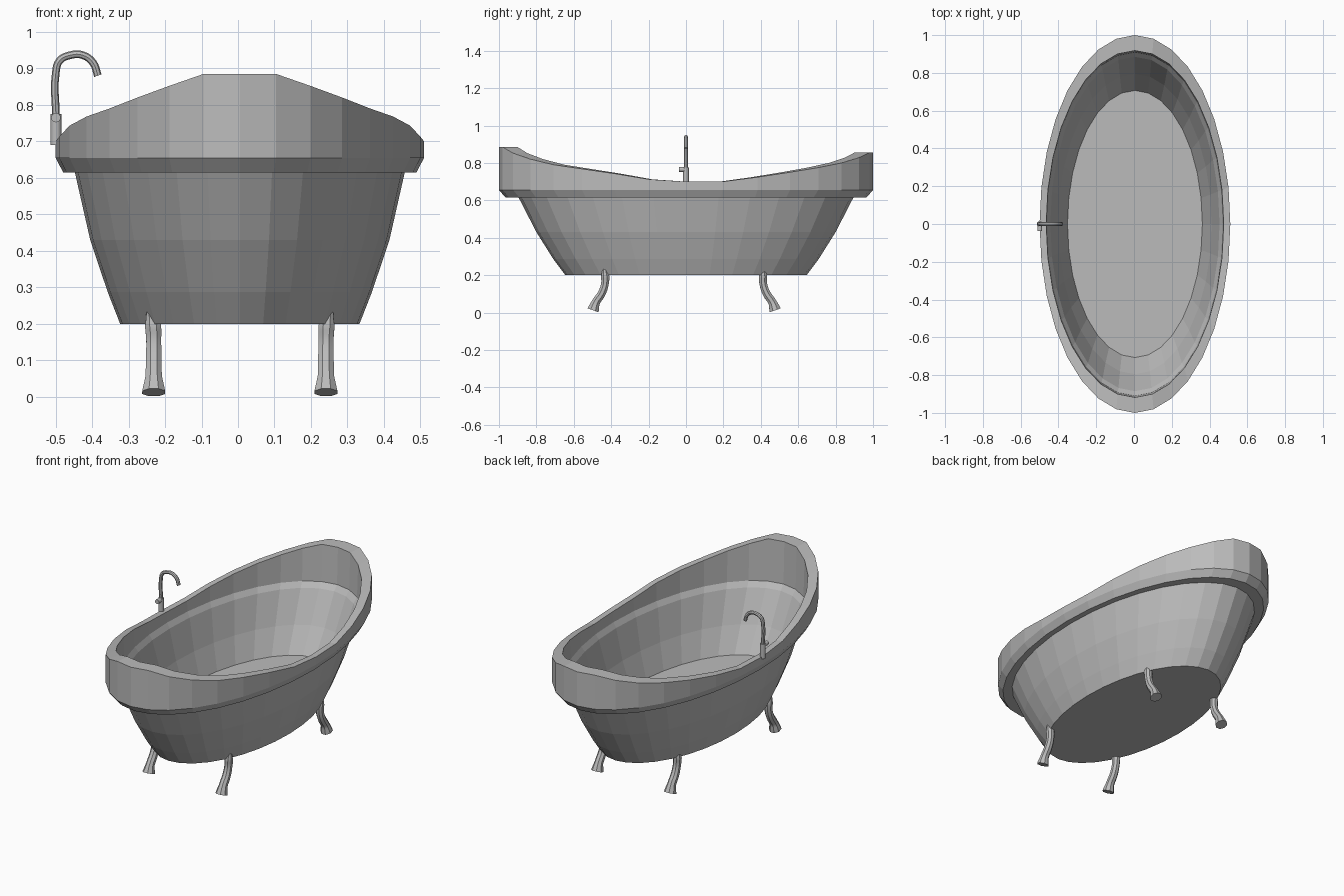
import bpy, bmesh
from math import sin, cos, pi, radians

cube = bpy.data.objects.get("Cube")
if cube:
    bpy.data.objects.remove(cube, do_unlink=True)

SEGMENTS = 32
CX = 0.005  # tub centre, the tap overhangs on the right side

grey = bpy.data.materials.new("enamel grey")
grey.use_nodes = True
grey.diffuse_color = (0.5, 0.5, 0.5, 1)
grey.node_tree.nodes["Principled BSDF"].inputs["Base Color"].default_value = (0.5, 0.5, 0.5, 1)

# Height of the swept rim at each step from the middle of a side to an end
FRONT_RIM = [0.70, 0.712, 0.743, 0.768, 0.79, 0.82, 0.852, 0.885, 0.885]
BACK_RIM = [0.70, 0.70, 0.724, 0.75, 0.775, 0.80, 0.828, 0.855, 0.855]


def rim_height(i):
    step = SEGMENTS // 4 - abs(i % (SEGMENTS // 2) - SEGMENTS // 4)
    return (BACK_RIM if i < SEGMENTS // 2 else FRONT_RIM)[step]


def loft(name, rings, cap_start=False, cap_end=False, closed=False):
    """Skin a stack of ellipses (rx, ry, z); z None follows the rim."""
    bm = bmesh.new()
    loops = []
    for rx, ry, z in rings:
        loop = []
        for i in range(SEGMENTS):
            a = 2 * pi * i / SEGMENTS
            height = rim_height(i) if z is None else z
            loop.append(bm.verts.new((CX + rx * cos(a), ry * sin(a), height)))
        loops.append(loop)
    pairs = list(zip(loops, loops[1:]))
    if closed:
        pairs.append((loops[-1], loops[0]))
    for low, high in pairs:
        for i in range(SEGMENTS):
            j = (i + 1) % SEGMENTS
            bm.faces.new((low[i], low[j], high[j], high[i]))
    if cap_start:
        bm.faces.new(loops[0][::-1])
    if cap_end:
        bm.faces.new(loops[-1])
    mesh = bpy.data.meshes.new(name)
    bm.to_mesh(mesh)
    bm.free()
    mesh.materials.append(grey)
    obj = bpy.data.objects.new(name, mesh)
    bpy.context.collection.objects.link(obj)
    return obj


def finish(obj):
    bpy.ops.object.select_all(action='DESELECT')
    obj.select_set(True)
    bpy.context.view_layer.objects.active = obj
    bpy.ops.object.shade_smooth_by_angle(angle=radians(40))


def tube(name, points):
    """Round tube through points (x, y, z, radius)."""
    curve = bpy.data.curves.new(name, 'CURVE')
    curve.dimensions = '3D'
    curve.bevel_depth = 1
    curve.bevel_resolution = 2
    curve.resolution_u = 4
    curve.use_fill_caps = True
    spline = curve.splines.new('BEZIER')
    spline.bezier_points.add(len(points) - 1)
    for p, (x, y, z, r) in zip(spline.bezier_points, points):
        p.co = (x, y, z)
        p.radius = r
        p.handle_left_type = p.handle_right_type = 'AUTO'
    curve.materials.append(grey)
    obj = bpy.data.objects.new(name, curve)
    bpy.context.collection.objects.link(obj)
    bpy.ops.object.select_all(action='DESELECT')
    obj.select_set(True)
    bpy.context.view_layer.objects.active = obj
    bpy.ops.object.convert(target='MESH')
    finish(bpy.context.object)


def cylinder(name, location, radius, depth, rotation=(0, 0, 0)):
    bpy.ops.mesh.primitive_cylinder_add(vertices=16, radius=radius, depth=depth,
                                        location=location, rotation=rotation)
    obj = bpy.context.object
    obj.name = name
    obj.data.materials.append(grey)
    finish(obj)


# Tub: outside from the base up, over the rim, and down the inside to the floor
loft("tub", [
    (0.328, 0.645, 0.2), (0.362, 0.71, 0.287), (0.41, 0.80, 0.43), (0.452, 0.895, 0.615),
    (0.484, 0.965, 0.615), (0.505, 1.0, 0.655), (0.505, 1.0, None),
    (0.470, 0.918, None), (0.465, 0.91, 0.64), (0.448, 0.885, 0.61),
    (0.406, 0.795, 0.43), (0.357, 0.707, 0.287)], cap_start=True, cap_end=True)

# Four curved legs with flared feet
for end, sy in (("front", -1), ("back", 1)):
    for side, sx in (("right", -1), ("left", 1)):
        path = [(0.245, 0.425, 0.235, 0.012), (0.238, 0.422, 0.195, 0.024),
                (0.236, 0.424, 0.15, 0.022), (0.236, 0.442, 0.1, 0.023),
                (0.236, 0.472, 0.055, 0.024), (0.236, 0.487, 0.012, 0.034)]
        tube(f"{end}_{side}_leg",
             [(CX + sx * x, sy * y - 0.01, z, r) for x, y, z, r in path])

# Tap: base, swan neck and side knob
cylinder("tap_base", (-0.499, 0, 0.733), 0.015, 0.085)
tube("tap_neck", [(x, 0, z, 0.0105) for x, z in (
    (-0.499, 0.77), (-0.499, 0.89), (-0.489, 0.921), (-0.46, 0.936),
    (-0.425, 0.936), (-0.397, 0.915), (-0.384, 0.88))])
cylinder("tap_knob", (-0.499, -0.022, 0.765), 0.013, 0.03, (pi / 2, 0, 0))
